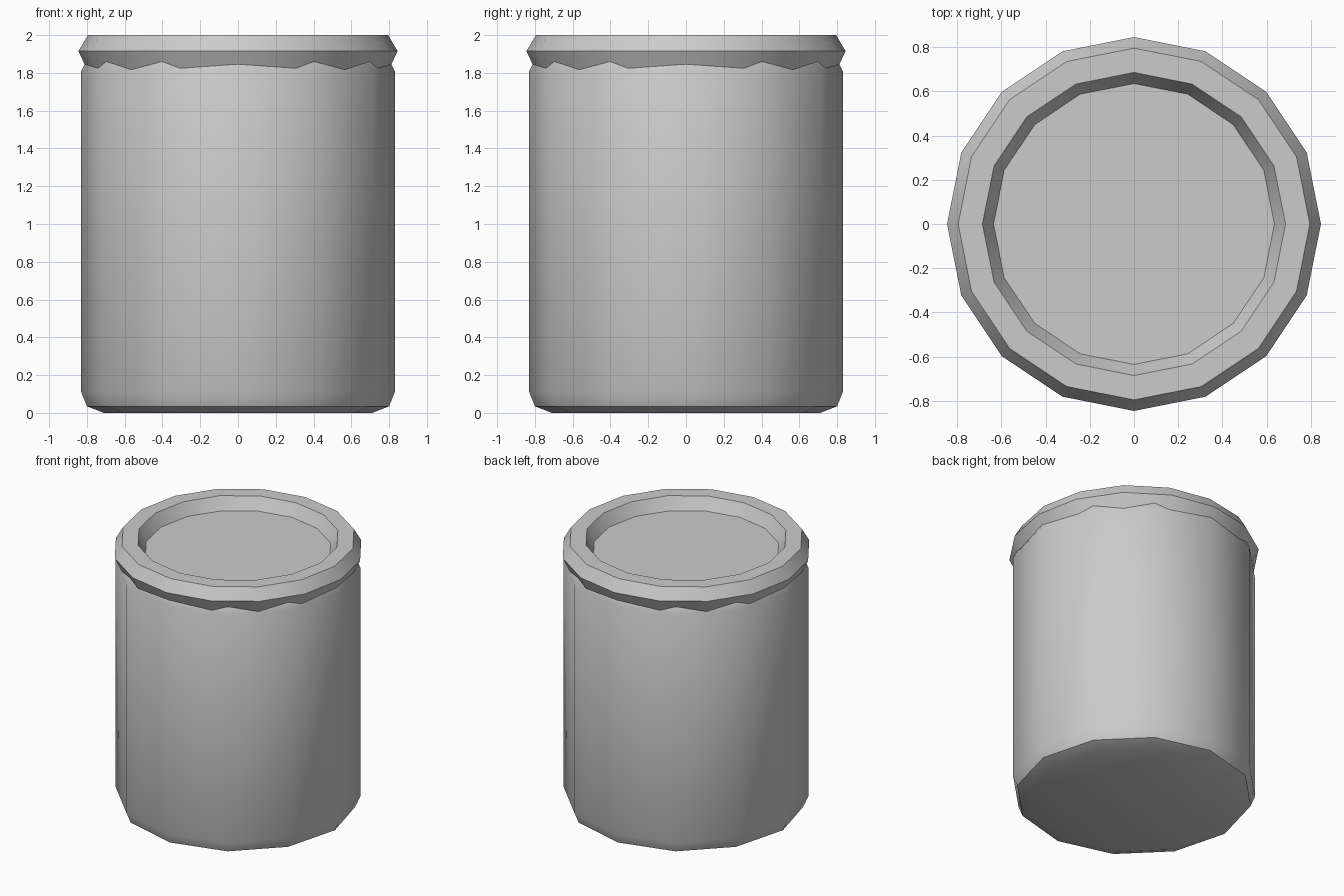
import bpy, bmesh, math

if "Cube" in bpy.data.objects:
    bpy.data.objects.remove(bpy.data.objects["Cube"])


def lathe(name, profile, sides):
    """Closed solid turned around z from (radius, height) points, bottom to top."""
    bm = bmesh.new()
    rings = []
    for r, z in profile:
        rings.append([bm.verts.new((r * math.cos(2 * math.pi * i / sides),
                                    r * math.sin(2 * math.pi * i / sides), z))
                      for i in range(sides)])
    for low, high in zip(rings, rings[1:]):
        for i in range(sides):
            j = (i + 1) % sides
            bm.faces.new((low[i], low[j], high[j], high[i]))
    bm.faces.new(rings[0][::-1])
    bm.faces.new(rings[-1])
    bmesh.ops.recalc_face_normals(bm, faces=bm.faces)
    mesh = bpy.data.meshes.new(name)
    bm.to_mesh(mesh)
    bm.free()
    obj = bpy.data.objects.new(name, mesh)
    bpy.context.collection.objects.link(obj)
    bpy.ops.object.select_all(action='DESELECT')
    obj.select_set(True)
    bpy.context.view_layer.objects.active = obj
    bpy.ops.object.shade_smooth_by_angle(angle=math.radians(35))
    return obj


# Twelve-sided can body with bevelled ends
lathe("can_body", [(0.71, 0), (0.80, 0.035), (0.83, 0.11),
                   (0.83, 1.81), (0.80, 1.87), (0.71, 1.89)], 12)

# Sixteen-sided lid with a raised rim and sunken centre
lathe("can_lid", [(0.79, 1.80), (0.845, 1.915), (0.795, 2.0),
                  (0.685, 2.0), (0.635, 1.91)], 16)
